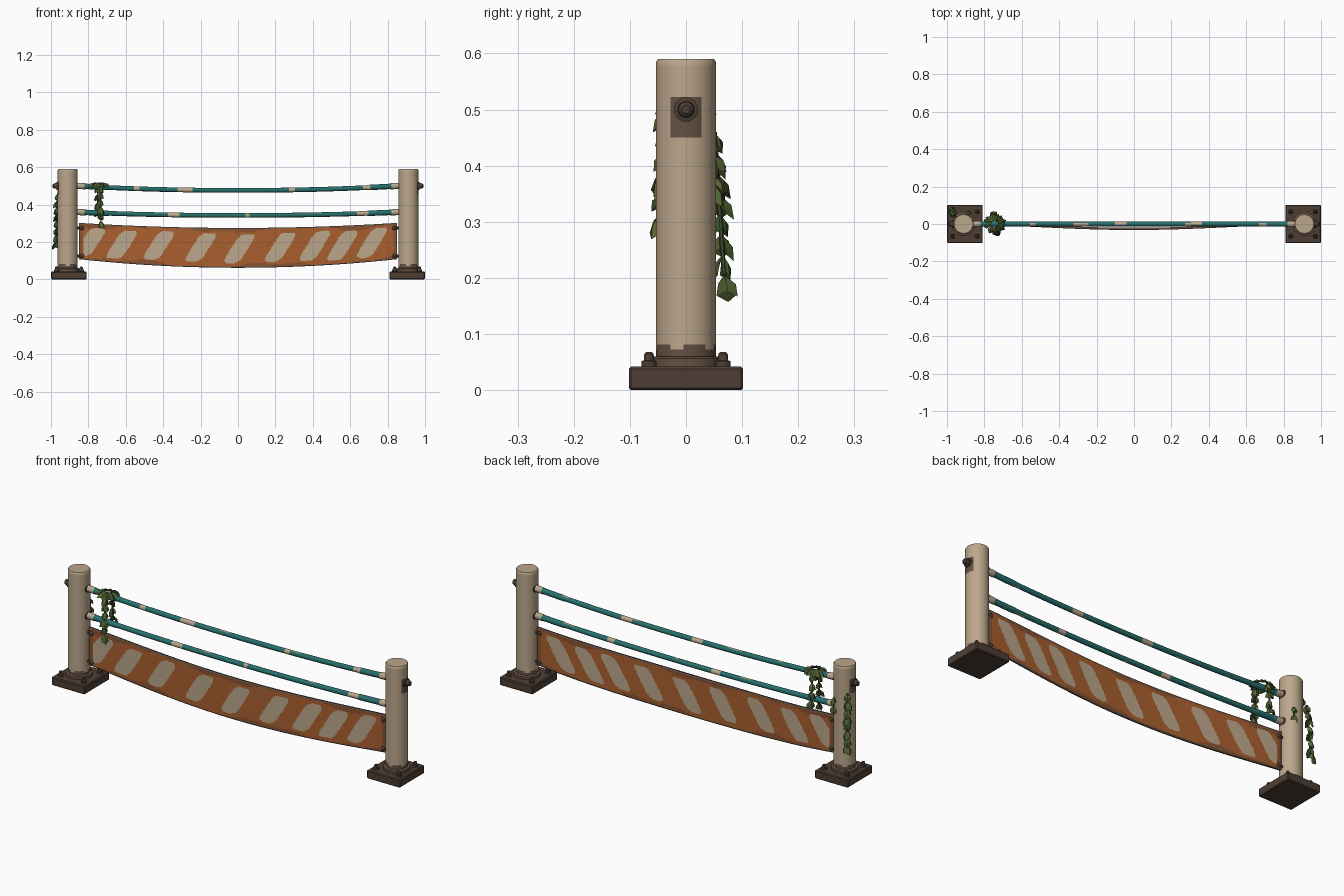
import bpy, bmesh, math, random
from mathutils import Vector, Matrix

if "Cube" in bpy.data.objects:
    bpy.data.objects.remove(bpy.data.objects["Cube"])

random.seed(4)
MATS = {}
for n, c in {"cream": (.50, .385, .26), "orange": (.40, .115, .028), "dark orange": (.25, .085, .03),
             "rust brown": (.13, .08, .055), "dark brown": (.075, .048, .034),
             "teal": (.02, .16, .15), "leaf green": (.09, .135, .035),
             "dark green": (.05, .085, .025)}.items():
    m = bpy.data.materials.new(n)
    m.diffuse_color = (*c, 1)
    m.use_nodes = True
    m.node_tree.nodes["Principled BSDF"].inputs["Base Color"].default_value = m.diffuse_color
    MATS[n] = m


def finish(name, bm, mats, angle=35):
    me = bpy.data.meshes.new(name)
    bm.to_mesh(me)
    bm.free()
    for m in mats:
        me.materials.append(MATS[m])
    ob = bpy.data.objects.new(name, me)
    bpy.context.collection.objects.link(ob)
    bpy.ops.object.select_all(action='DESELECT')
    ob.select_set(True)
    bpy.context.view_layer.objects.active = ob
    bpy.ops.object.shade_smooth_by_angle(angle=math.radians(angle))
    return ob


def tube(name, pts, radii, sides, mats, rule=None, axis='z'):
    """Capped rings stacked along z or x; rule gives the material of each face."""
    bm = bmesh.new()
    rings = []
    for p, r in zip(pts, radii):
        ring = []
        for i in range(sides):
            a = 2 * math.pi * (i + .5) / sides
            c, s = r * math.cos(a), r * math.sin(a)
            ring.append(bm.verts.new(Vector(p) + Vector((c, s, 0) if axis == 'z' else (0, c, s))))
        rings.append(ring)
    for a, b in zip(rings, rings[1:]):
        for i in range(sides):
            j = (i + 1) % sides
            bm.faces.new((a[i], a[j], b[j], b[i]))
    bm.faces.new(rings[0])
    bm.faces.new(rings[-1])
    bmesh.ops.recalc_face_normals(bm, faces=bm.faces)
    if rule:
        for f in bm.faces:
            f.material_index = rule(f.calc_center_median())
    return finish(name, bm, mats)


def bolt(name, x, y, z, axis, r, h, sign=1):
    """Washer with a rounded head, pointing along x or z."""
    prof = [(0, r), (.4, r), (.45, r * .68), (.85, r * .62), (1, r * .35)]
    d = Vector((0, 0, 1)) if axis == 'z' else Vector((1, 0, 0))
    return tube(name, [Vector((x, y, z)) + d * (sign * h * t) for t, _ in prof],
                [q for _, q in prof], 12, ["dark brown"], axis=axis)


# posts, base plates and their fixings
PX = .911
for s, side in ((-1, "left"), (1, "right")):
    bm = bmesh.new()
    bmesh.ops.create_cube(bm, size=1, matrix=Matrix.Translation((s * .904, 0, .021)) @
                          Matrix.Diagonal((.19, .204, .042, 1)))
    bmesh.ops.bevel(bm, geom=bm.edges[:], offset=.004, segments=1, affect='EDGES')
    finish(side + "_base_plate", bm, ["dark brown"], 20)
    tube(side + "_post_collar", [(s * PX, 0, .04), (s * PX, 0, .056), (s * PX, 0, .06)],
         [.064, .064, .058], 24, ["rust brown"])

    def post_rule(c, s=s):
        lat = (c.x - s * PX) * s
        ang = math.atan2(c.y, lat)
        if c.z < .078 + .006 * math.sin(ang * 5):
            return 1
        if lat > .03 and abs(c.y) < .027 and .453 < c.z < .52:
            return 1                                   # stain below the fitting
        return 0
    zs = [.045 + i * .54 / 60 for i in range(61)] + [.59]
    tube(side + "_post", [(s * PX, 0, z) for z in zs],
         [.0535] * 61 + [.050], 40, ["cream", "rust brown"], post_rule)
    for bx in (-1, 1):
        for by in (-1, 1):
            bolt(side + "_base_bolt", s * .904 + bx * .066, by * .066, .041, 'z', .014, .027)
    # outer cap of the top cable
    bolt(side + "_cable_cap", s * .955, 0, .5, 'x', .022, .036, s)
    for z in (.5, .36):
        bolt(side + "_cable_socket", s * .872, 0, z, 'x', .022, .034, -s)
    # banner clamps front and back
    for z in (.275, .125):
        tube(side + "_banner_tie", [(s * .83, 0, z), (s * .87, 0, z)], [.009, .009], 8,
             ["dark brown"], axis='x')
        bm = bmesh.new()
        bmesh.ops.create_uvsphere(bm, u_segments=10, v_segments=6, radius=.013,
                                  matrix=Matrix.Translation((s * .835, -.001, z)))
        finish(side + "_banner_rivet", bm, ["dark brown"])


# sagging cables with bare patches and thicker ends
def cable(name, z0, sag, patches):
    n = 170
    xs = [-.86 + 1.72 * i / n for i in range(n + 1)]
    pts = [(x, 0, z0 - sag * (1 - abs(x / .86) ** 2.2)) for x in xs]
    rad = [.0165 if abs(x) > .81 else .0145 if abs(x) > .69 else .0125 for x in xs]

    def rule(c):
        if abs(c.x) > .815:
            return 1
        for a, b, up in patches:
            if a < c.x < b and up * c.y < .006:
                return 1
        return 0
    tube(name, pts, rad, 14, ["teal", "cream"], rule, 'x')


cable("top_cable", .5, .024, [(-.56, -.53, 1), (-.32, -.24, 1), (.27, .30, 1), (.67, .71, 1), (-.1, -.04, -1), (.3, .36, -1)])
cable("lower_cable", .36, .018, [(-.37, -.31, 1), (.04, .06, 1), (.64, .70, 1), (-.2, -.15, -1), (.4, .45, -1)])

# striped banner, sagging and bowed forward
STRIPES = (-.79, -.62, -.425, -.2, .01, .225, .41, .56, .715)


def banner_rule(x, w, h):
    edge = h - abs(w)
    if edge < .005 or abs(x) > .846:
        return 3
    for k, c in enumerate(STRIPES):
        q = x - c - .62 * w
        if (abs(q) / .046) ** 4 + (abs(w + .004 * math.sin(k * 2)) / .077) ** 5 < 1 and abs(x) < .825:
            return 0
    noise = .011 + .013 * math.sin(x * 9 + (2 if w > 0 else 0)) + .007 * math.sin(x * 23)
    if edge < noise or .85 - abs(x) < .02 + .1 * max(0, abs(w) - .04):
        return 2
    return 1


NX, NZ = 340, 36
bm = bmesh.new()
rows, info = [], []
for i in range(NX + 1):
    x = -.851 + 1.702 * i / NX
    t = 1 - (x / .851) ** 2
    top, bot = .302 - .027 * t, .108 - .046 * t
    col = []
    for j in range(NZ + 1):
        z = bot + (top - bot) * j / NZ
        col.append(bm.verts.new((x, -.026 * t * t, z)))
    rows.append(col)
    info.append((x, (top + bot) / 2, (top - bot) / 2))
for i in range(NX):
    for j in range(NZ):
        f = bm.faces.new((rows[i][j], rows[i + 1][j], rows[i + 1][j + 1], rows[i][j + 1]))
        c = f.calc_center_median()
        f.material_index = banner_rule(c.x, c.z - info[i][1], info[i][2])
banner = finish("striped_banner", bm, ["cream", "orange", "dark orange", "rust brown"])
sol = banner.modifiers.new("thickness", 'SOLIDIFY')
sol.thickness, sol.offset, sol.material_offset_rim = .012, 0, 3


# hanging vines made of folded leaves on a thin stem
def leaf(bm, p, ang, length, width, tilt):
    out = Vector((math.cos(ang), math.sin(ang), 0))
    sid = Vector((-out.y, out.x, 0))
    down = Vector((0, 0, -1)) * math.cos(tilt) + out * math.sin(tilt)
    nrm = out * math.cos(tilt) + Vector((0, 0, 1)) * math.sin(tilt)
    P = lambda l, w, n: bm.verts.new(p + down * l * length + sid * w * width + nrm * n * width)
    a, m, t = P(0, 0, 0), P(.55, 0, .28), P(1, 0, .05)
    back = P(.55, 0, -.1)
    mi = random.choice((0, 0, 1))
    for sg in (-1, 1):
        u, v = P(.3, sg * .36, 0), P(.7, sg * .5, -.15)
        for vs in ((a, u, m), (u, v, m), (v, t, m), (a, back, u), (u, back, v), (v, back, t)):
            f = bm.faces.new(vs if sg > 0 else vs[::-1])
            f.material_index = mi


def vine(name, top, bottom, facing, count, size):
    top, bottom = Vector(top), Vector(bottom)
    tube(name + "_stem", [top, bottom], [.005, .004], 6, ["dark green"])
    bm = bmesh.new()
    for i in range(count):
        p = top.lerp(bottom, i / max(1, count - 1))
        for d in (-.9, .9) if i % 2 else (0, 2.6):
            leaf(bm, p, facing + d + random.uniform(-.3, .3), size * random.uniform(.85, 1.15),
                 size * .75, random.uniform(.25, .55))
    bmesh.ops.recalc_face_normals(bm, faces=bm.faces)
    finish(name, bm, ["leaf green", "dark green"], 25)


vine("post_vine", (-.962, .05, .46), (-.972, .068, .205), 2.2, 8, .048)
vine("post_sprig", (-.885, .052, .42), (-.885, .055, .38), 1.4, 2, .04)
vine("cable_vine_front", (-.735, -.035, .50), (-.733, -.045, .315), -1.57, 6, .045)
vine("cable_vine_back", (-.75, .035, .50), (-.75, .048, .37), 1.57, 4, .045)
# leaf cluster draped over the top cable
bm = bmesh.new()
for k in range(12):
    a = k * 2.4
    leaf(bm, Vector((-.745 + .02 * math.cos(a), .012 * math.sin(a), .518)), a, .052, .036, 1.0)
bmesh.ops.recalc_face_normals(bm, faces=bm.faces)
finish("cable_leaf_cluster", bm, ["leaf green", "dark green"], 25)
